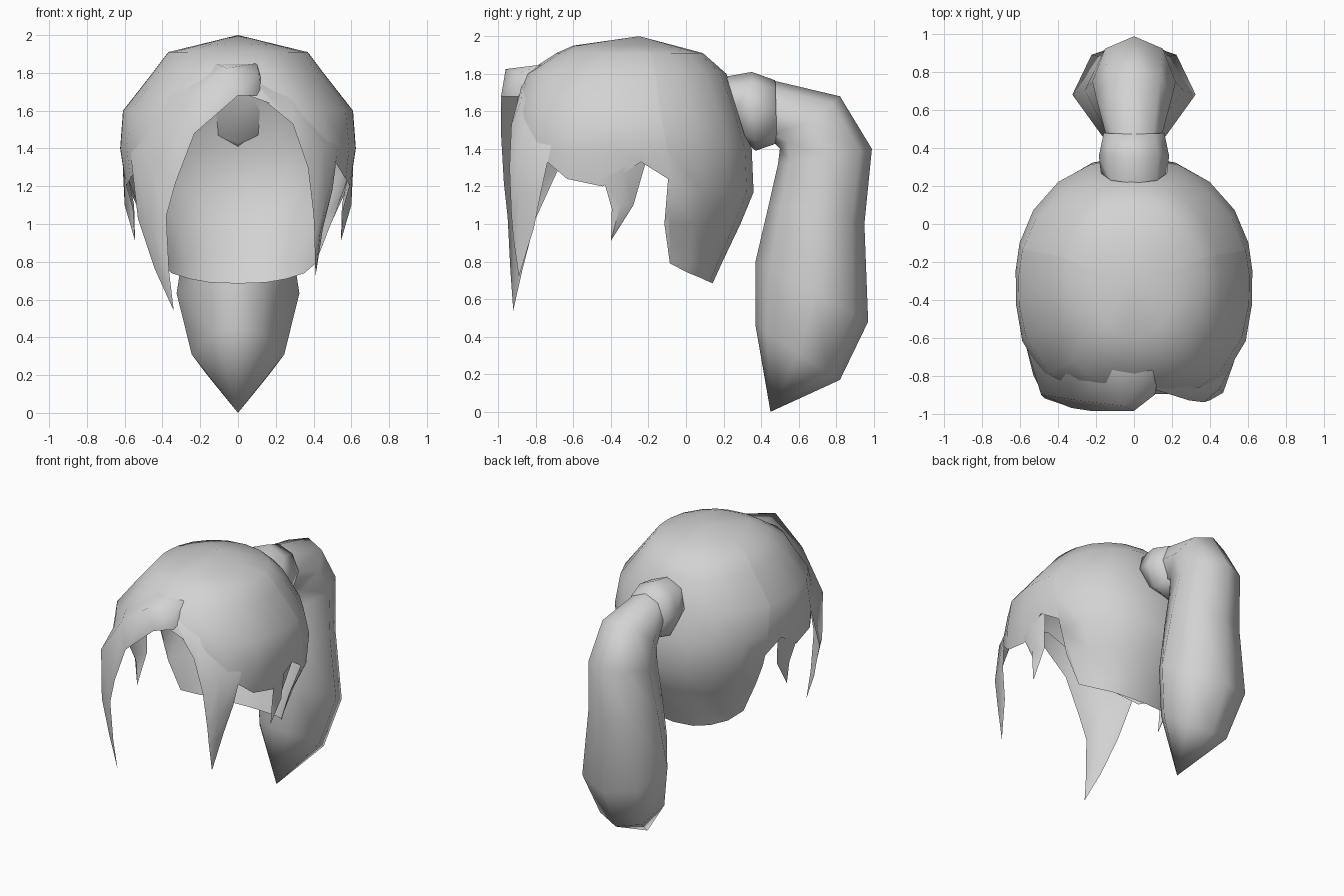
import bpy, bmesh, math
from mathutils import Vector

cube = bpy.data.objects.get("Cube")
if cube:
    bpy.data.objects.remove(cube, do_unlink=True)

COLOUR = (0.65, 0.65, 0.65, 1)
grey = bpy.data.materials.new("hair_grey")
grey.use_nodes = True
grey.diffuse_color = COLOUR
grey.node_tree.nodes["Principled BSDF"].inputs["Base Color"].default_value = COLOUR

HEAD = Vector((0, -0.27, 1.3))


def loft(name, rows, closed=False, cap=False, centre=None):
    """Skin equal-length rows of points, merge collapsed ones, face outwards."""
    bm = bmesh.new()
    grid = [[bm.verts.new(p) for p in row] for row in rows]
    n = len(rows[0])
    for a, b in zip(grid, grid[1:]):
        for i in range(n if closed else n - 1):
            j = (i + 1) % n
            bm.faces.new((a[i], a[j], b[j], b[i]))
    if cap:
        bm.faces.new(grid[0])
        bm.faces.new(grid[-1])
    bmesh.ops.remove_doubles(bm, verts=bm.verts[:], dist=0.0005)
    bmesh.ops.recalc_face_normals(bm, faces=bm.faces[:])
    if centre is not None:
        bm.normal_update()
        facing = sum(f.normal.dot(f.calc_center_median() - centre) * f.calc_area()
                     for f in bm.faces)
        if facing < 0:
            bmesh.ops.reverse_faces(bm, faces=bm.faces[:])
    mesh = bpy.data.meshes.new(name)
    bm.to_mesh(mesh)
    bm.free()
    mesh.materials.append(grey)
    ob = bpy.data.objects.new(name, mesh)
    bpy.context.collection.objects.link(ob)
    bpy.ops.object.select_all(action='DESELECT')
    ob.select_set(True)
    bpy.context.view_layer.objects.active = ob
    bpy.ops.object.shade_smooth_by_angle(angle=math.radians(80))
    return ob


# Scalp cap: outline at each height (z, half width, front y, back y)
RINGS = [(2.0, 0, -0.25, -0.25), (1.95, 0.205, -0.60, -0.06), (1.91, 0.37, -0.69, 0.09),
         (1.8, 0.453, -0.86, 0.215), (1.6, 0.61, -0.93, 0.29), (1.4, 0.625, -0.93, 0.35),
         (1.17, 0.59, -0.92, 0.36), (1.0, 0.51, -0.87, 0.29), (0.79, 0.425, -0.60, 0.19),
         (0.68, 0.40, -0.50, 0.14)]


def cap_point(angle, z):
    """Point on the scalp at an angle (-90 front, 0 side, 90 back) and height."""
    for lo, hi in zip(RINGS, RINGS[1:]):
        if z >= hi[0]:
            break
    t = (z - lo[0]) / (hi[0] - lo[0])
    w, f, b = (lo[k] + (hi[k] - lo[k]) * t for k in (1, 2, 3))
    c, s = math.cos(math.radians(angle)), math.sin(math.radians(angle))
    # the front is round near the crown and squarer at the temples
    square = 3.2 - 1.0 * min(max((z - 1.2) / 0.5, 0), 1)
    p = 2 / (square if s < 0 else 2.15)
    y = math.copysign(abs(s) ** p, s)
    return (w * max(c, 0) ** p, (f + b) / 2 + (b - f) / 2 * y, z)


# Hem height by angle: fringe line, side, notch, nape panel
HEM = [(-90, 1.7), (-72, 1.62), (-60, 1.50), (-46, 1.38), (-23, 1.24), (-6.4, 1.2),
       (3.5, 1.33), (15.5, 1.24), (16, 0.79), (33, 0.74), (52, 0.71), (70, 0.69),
       (90, 0.685)]
half = [[cap_point(a, max(r[0], hem)) for r in RINGS] for a, hem in HEM]
other = [[(-x, y, z) for x, y, z in col] for col in reversed(half[1:-1])]
loft("scalp_cap", half + other + half[:1], centre=HEAD)

# Pointed strand hanging in front of each ear
for side, s in (("left", 1), ("right", -1)):
    loft(side + "_side_strand", [
        [(s * 0.60, -0.44, 1.24), (s * 0.61, -0.33, 1.30), (s * 0.60, -0.21, 1.345)],
        [(s * 0.555, -0.395, 1.08), (s * 0.60, -0.35, 1.10), (s * 0.55, -0.28, 1.10)],
        [(s * 0.545, -0.40, 0.91)] * 3], centre=HEAD)

# Fringe locks: rows of outer edge, ridge and inner edge, from parting to tip
tip = (-0.34, -0.92, 0.54)
loft("right_fringe_lock", [
    [(0.12, -0.74, 1.80), (0.13, -0.79, 1.75), (0.125, -0.86, 1.68)],
    [(0.10, -0.76, 1.85), (0.11, -0.90, 1.80), (0.12, -0.87, 1.68)],
    [(-0.12, -0.75, 1.85), (-0.06, -0.96, 1.825), (0.0, -0.985, 1.68)],
    [(-0.41, -0.66, 1.71), (-0.30, -0.93, 1.65), (-0.23, -0.985, 1.48)],
    [(-0.57, -0.64, 1.38), (-0.49, -0.90, 1.38), (-0.33, -0.97, 1.22)],
    [(-0.53, -0.80, 1.03), (-0.47, -0.92, 1.03), (-0.38, -0.95, 1.04)],
    [(-0.44, -0.87, 0.76), (-0.41, -0.92, 0.78), (-0.365, -0.935, 0.75)],
    [tip] * 3], centre=HEAD)

tip = (0.41, -0.89, 0.72)
loft("left_fringe_lock", [
    [(0.07, -0.78, 1.82), (0.10, -0.87, 1.75), (0.12, -0.87, 1.67)],
    [(0.31, -0.70, 1.72), (0.28, -0.88, 1.65), (0.29, -0.93, 1.53)],
    [(0.53, -0.72, 1.41), (0.45, -0.87, 1.42), (0.37, -0.94, 1.30)],
    [(0.50, -0.77, 1.18), (0.47, -0.89, 1.15), (0.40, -0.93, 1.05)],
    [(0.45, -0.81, 0.98), (0.435, -0.90, 0.95), (0.405, -0.92, 0.93)],
    [tip] * 3], centre=HEAD)


def tube(name, sections):
    """Eight-sided tube: (near y, near z, far y, far z, half width, near fullness)."""
    rows = []
    for y0, z0, y1, z1, w, full in sections:
        side = [(0, 0), (full, 0.13), (1, 0.52), (0.69, 0.87), (0, 1)]
        outline = side + [(-u, t) for u, t in reversed(side[1:-1])]
        rows.append([(w * u, y0 + (y1 - y0) * t, z0 + (z1 - z0) * t) for u, t in outline])
    return loft(name, rows, closed=True, cap=sections[-1][4] > 0)


# Hair tie joining the cap to the tail
tube("hair_tie", [(0.325, 1.43, 0.215, 1.785, 0.175, 0.7), (0.37, 1.39, 0.35, 1.81, 0.185, 0.7),
                  (0.485, 1.43, 0.475, 1.765, 0.16, 0.7)])

# Ponytail: bends over, hangs, swells and ends in a point
tube("ponytail", [(0.46, 1.44, 0.46, 1.765, 0.145, 0.7), (0.50, 1.40, 0.82, 1.68, 0.20, 0.7),
                  (0.49, 1.32, 0.99, 1.40, 0.22, 0.7), (0.44, 1.10, 0.95, 1.00, 0.26, 0.6),
                  (0.37, 0.80, 0.97, 0.48, 0.325, 0.48), (0.37, 0.46, 0.82, 0.17, 0.245, 0.5),
                  (0.45, 0.0, 0.45, 0.0, 0, 0.5)])
